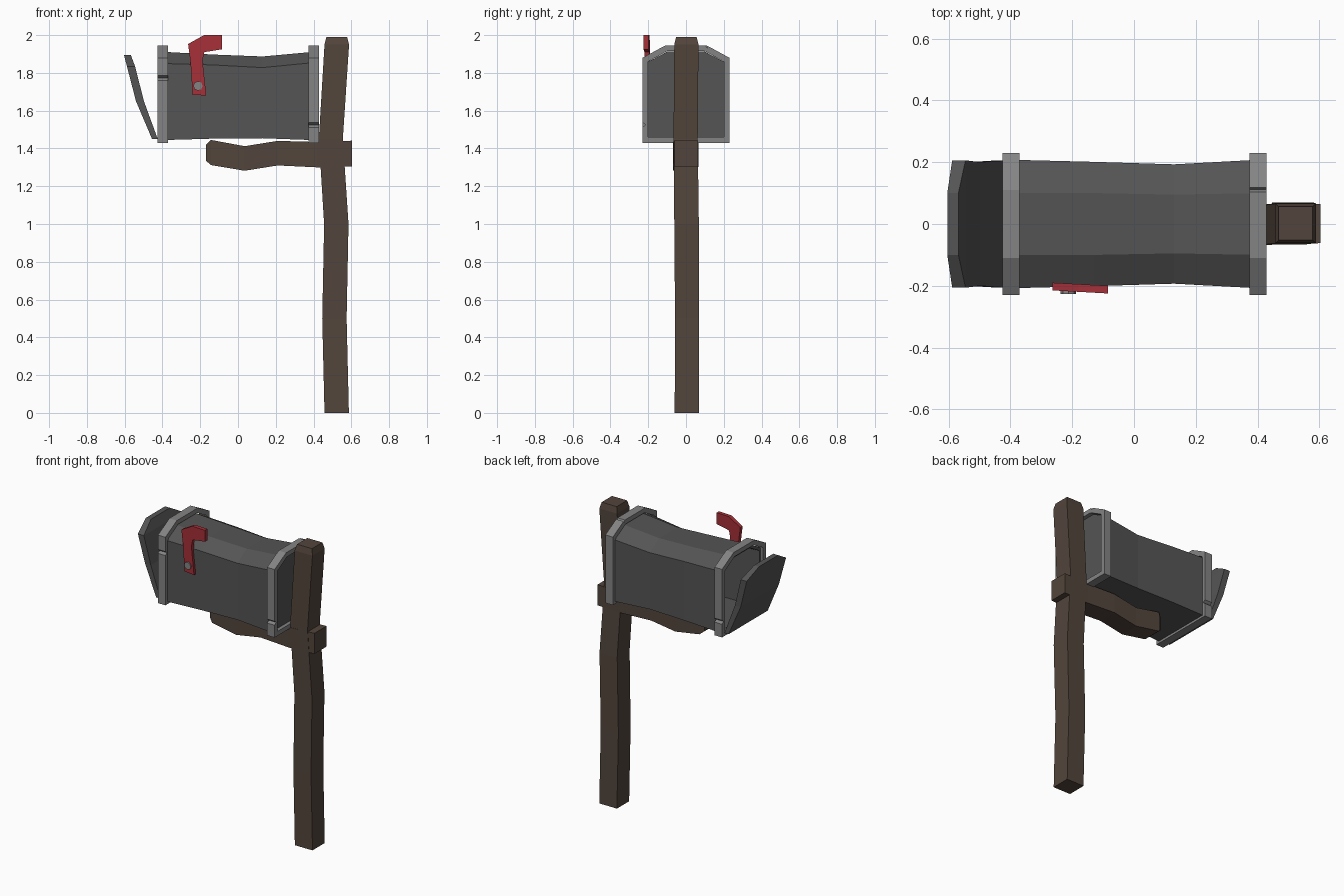
import bpy, bmesh, math

if "Cube" in bpy.data.objects:
    bpy.data.objects.remove(bpy.data.objects["Cube"])


def material(name, rgb):
    m = bpy.data.materials.new(name)
    m.diffuse_color = (*rgb, 1)
    m.use_nodes = True
    m.node_tree.nodes["Principled BSDF"].inputs["Base Color"].default_value = m.diffuse_color
    return m


WOOD = material("wood", (0.085, 0.06, 0.045))
DARK = material("dark_metal", (0.09, 0.09, 0.09))
LIGHT = material("light_metal", (0.23, 0.23, 0.23))
RED = material("red_paint", (0.38, 0.03, 0.04))


def loft(name, rings, mat, closed=False):
    """Skin a list of equal-length rings; cap the ends unless closed."""
    bm = bmesh.new()
    vs = [[bm.verts.new(p) for p in r] for r in rings]
    n = len(rings[0])
    pairs = list(zip(vs, vs[1:])) + ([(vs[-1], vs[0])] if closed else [])
    for a, b in pairs:
        for i in range(n):
            j = (i + 1) % n
            bm.faces.new((a[i], a[j], b[j], b[i]))
    if not closed:
        bm.faces.new(vs[0][::-1])
        bm.faces.new(vs[-1])
    bmesh.ops.recalc_face_normals(bm, faces=bm.faces)
    me = bpy.data.meshes.new(name)
    bm.to_mesh(me)
    bm.free()
    me.materials.append(mat)
    ob = bpy.data.objects.new(name, me)
    bpy.context.collection.objects.link(ob)
    return ob


def rect_z(z, x0, x1, y0, y1):
    return [(x0, y0, z), (x1, y0, z), (x1, y1, z), (x0, y1, z)]


def rect_x(x, z0, z1, y0, y1):
    return [(x, y0, z0), (x, y1, z0), (x, y1, z1), (x, y0, z1)]


# crooked post with chamfered top
loft("post", [rect_z(*s) for s in (
    (0.0, 0.458, 0.587, -0.06, 0.068), (0.5, 0.446, 0.575, -0.058, 0.07),
    (1.0, 0.456, 0.585, -0.062, 0.068), (1.45, 0.428, 0.555, -0.066, 0.062),
    (1.95, 0.458, 0.588, -0.062, 0.066), (1.99, 0.468, 0.578, -0.052, 0.056))], WOOD)

# support arm passing through the post
loft("support_arm", [rect_x(*s) for s in (
    (-0.17, 1.335, 1.42, -0.05, 0.05), (-0.143, 1.312, 1.445, -0.066, 0.064),
    (0.035, 1.282, 1.412, -0.07, 0.062), (0.21, 1.31, 1.44, -0.066, 0.066),
    (0.42, 1.30, 1.434, -0.068, 0.064), (0.603, 1.305, 1.441, -0.062, 0.064))], WOOD)


def arch(x, w, z0, z1, z2, t):
    """Six-sided mailbox section: walls to z1, flat roof of half width t at z2."""
    return [(x, -w, z0), (x, w, z0), (x, w, z1), (x, t, z2), (x, -t, z2), (x, -w, z1)]


# hollow body, open at the lid end, pinched in the middle
loft("mailbox_body", [
    arch(0.405, 0.208, 1.444, 1.855, 1.912, 0.10),
    arch(0.13, 0.193, 1.454, 1.828, 1.887, 0.095),
    arch(-0.13, 0.201, 1.452, 1.842, 1.897, 0.10),
    arch(-0.405, 0.208, 1.444, 1.85, 1.912, 0.10),
    arch(-0.405, 0.19, 1.462, 1.838, 1.895, 0.09),
    arch(0.13, 0.175, 1.472, 1.814, 1.87, 0.085),
    arch(0.39, 0.19, 1.462, 1.838, 1.895, 0.09)], DARK)


def side_notch(s, z, d):
    """Outer and inner points of a small nick in a collar side; d = walk direction in z."""
    h = 0.013 * d
    return [((s * .23, z - h), (s * .2, z - h)), ((s * .214, z), (s * .2, z)),
            ((s * .23, z + h), (s * .2, z + h))]


def collar(name, x0, x1, left_z, right_z=None, top_nick=False):
    pts = [((-.23, 1.43), (-.2, 1.46)), ((.23, 1.43), (.2, 1.46))]
    if right_z:
        pts += side_notch(1, right_z, 1)
    pts.append(((.23, 1.88), (.2, 1.86)))
    if top_nick:
        pts += [((.118, 1.941), (.105, 1.912)), ((.112, 1.93), (.1, 1.914)),
                ((.104, 1.945), (.095, 1.915))]
    else:
        pts.append(((.11, 1.945), (.1, 1.915)))
    pts += [((-.11, 1.945), (-.1, 1.915)), ((-.23, 1.88), (-.2, 1.86))]
    pts += side_notch(-1, left_z, -1)
    loft(name, [[(x, *p[k]) for p in pts]
                for x, k in ((x0, 0), (x1, 0), (x1, 1), (x0, 1))], LIGHT, True)


# rim collars at both ends
collar("front_collar", -0.425, -0.37, 1.772, right_z=1.53)
collar("rear_collar", 0.374, 0.429, 1.525, top_nick=True)

# hinged lid leaning open
loft("lid", [rect_z(z, x0, x1, -w, w) for z, x0, x1, w in (
    (1.45, -0.455, -0.425, 0.205), (1.65, -0.54, -0.498, 0.20),
    (1.835, -0.588, -0.545, 0.206), (1.896, -0.604, -0.568, 0.10))], DARK)

# raised flag
outline = [(-.24, 1.684), (-.168, 1.68), (-.188, 1.865), (-.178, 1.91), (-.084, 1.925),
           (-.084, 2.0), (-.18, 2.0), (-.264, 1.953), (-.252, 1.86)]
loft("flag", [[(x, y - 0.055 * (x + 0.26), z) for x, z in outline]
              for y in (-0.19, -0.215)], RED)

# flag pivot bolt
ring = [(math.cos(i * math.tau / 8), math.sin(i * math.tau / 8)) for i in range(8)]
loft("flag_bolt", [[(-0.212 + 0.025 * c, y, 1.731 + 0.025 * s) for c, s in ring]
                   for y in (-0.19, -0.226)], LIGHT)
